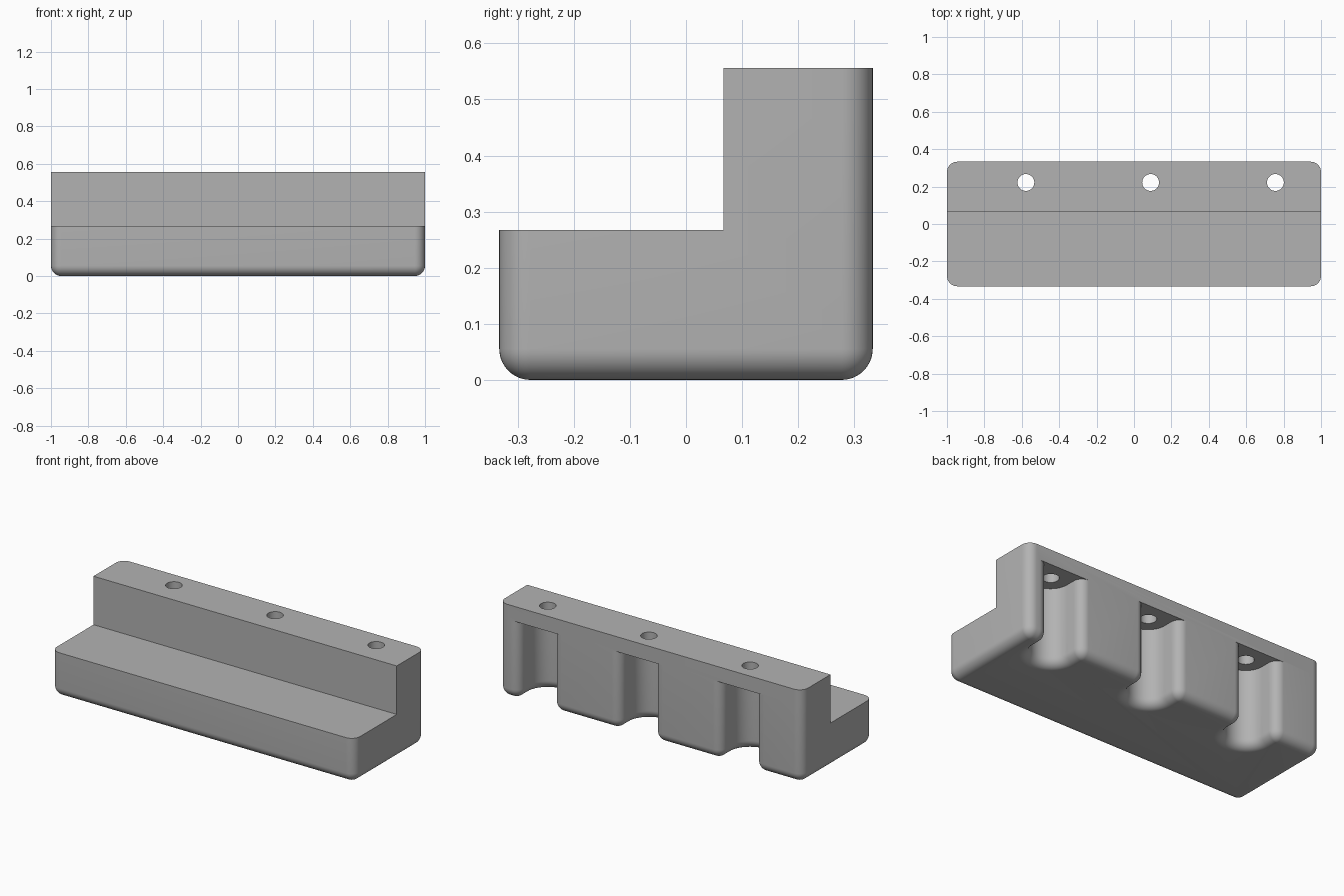
import bpy, bmesh
from math import sin, cos, pi, radians

cube = bpy.data.objects.get("Cube")
if cube:
    bpy.data.objects.remove(cube, do_unlink=True)

# Overall sizes
X, Y, H = 1.0, 0.333, 0.556
STEP_Y, STEP_Z = 0.067, 0.267
R = 0.0555                 # rounding of outer edges
SLOT_R, SLOT_Y, CEILING = 0.111, 0.222, 0.467
HOLE_R = 0.045
HOLES = [0.756, 0.089, -0.578]
SEG = 10

mat = bpy.data.materials.new("plain grey")
mat.use_nodes = True
colour = (0.448, 0.448, 0.448, 1)
mat.diffuse_color = colour
mat.node_tree.nodes["Principled BSDF"].inputs["Base Color"].default_value = colour


def arc(cx, cy, r, a0, a1, n=SEG):
    angles = [radians(a0 + (a1 - a0) * i / n) for i in range(n + 1)]
    return [(cx + r * cos(a), cy + r * sin(a)) for a in angles]


def outline(d):
    """Plan outline moved inward by d, with three slots open to the back."""
    r, x, y = R - d, X - R, Y - R
    pts = arc(-x, -y, r, 180, 270) + arc(x, -y, r, 270, 360) + arc(x, y, r, 0, 90)
    for cx in HOLES:
        pts += arc(cx + SLOT_R + R, y, r, 90, 180)
        pts += arc(cx, SLOT_Y, SLOT_R + d, 0, -180, 3 * SEG)
        pts += arc(cx - SLOT_R - R, y, r, 0, 90)
    return pts + arc(-x, y, r, 90, 180)


def finish(bm, name):
    bmesh.ops.remove_doubles(bm, verts=bm.verts, dist=1e-5)
    bmesh.ops.recalc_face_normals(bm, faces=bm.faces)
    mesh = bpy.data.meshes.new(name)
    bm.to_mesh(mesh)
    bm.free()
    mesh.materials.append(mat)
    ob = bpy.data.objects.new(name, mesh)
    bpy.context.collection.objects.link(ob)
    return ob


# Rounded lower body, lofted from the bottom to the slot ceilings
bm = bmesh.new()
levels = [(R * (1 - sin(t)), R * (1 - cos(t)))
          for t in [pi / 2 * (1 - i / SEG) for i in range(SEG + 1)]]
levels = [(R - h, R - d) for h, d in [(R * cos(t), R * sin(t))
          for t in [pi / 2 * i / SEG for i in range(SEG + 1)]]]
rings = []
for z, d in [(z, R - s) for z, s in [(z, R - d) for z, d in levels]] + [(CEILING, 0)]:
    rings.append([bm.verts.new((x, y, z)) for x, y in outline(d)])
n = len(rings[0])
for low, high in zip(rings, rings[1:]):
    for i in range(n):
        j = (i + 1) % n
        bm.faces.new((low[i], low[j], high[j], high[i]))
bm.faces.new(rings[0][::-1])

# Slot ceilings
top = rings[-1]
corner, slot = SEG + 1, 2 * (SEG + 1) + 3 * SEG + 1
mouths = []
for k in range(3):
    part = top[3 * corner + k * slot:3 * corner + (k + 1) * slot]
    bm.faces.new(part)
    mouths += [part[0], part[-1]]

# Solid wall above the slots and the flat top
rim = top[:3 * corner] + top[-corner:]
cap = [bm.verts.new((v.co.x, v.co.y, H)) for v in rim]
for i in range(len(rim)):
    j = (i + 1) % len(rim)
    between = mouths if i == 3 * corner - 1 else []
    bm.faces.new([rim[i]] + between + [rim[j], cap[j], cap[i]])
bm.faces.new(cap)
body = finish(bm, "stepped_block")

# Cutter for the front step
cutters = []
bm = bmesh.new()
bmesh.ops.create_cube(bm, size=1)
for v in bm.verts:
    v.co.x *= 3
    v.co.y = STEP_Y if v.co.y > 0 else -1
    v.co.z = STEP_Z if v.co.z < 0 else 1
cutters.append(finish(bm, "step_cutter"))

# Cutters for the screw holes
for cx in HOLES:
    bm = bmesh.new()
    bmesh.ops.create_cone(bm, cap_ends=True, segments=40, radius1=HOLE_R,
                          radius2=HOLE_R, depth=0.3)
    bmesh.ops.translate(bm, verts=bm.verts, vec=(cx, SLOT_Y, H))
    cutters.append(finish(bm, "hole_cutter"))

bpy.ops.object.select_all(action='DESELECT')
body.select_set(True)
bpy.context.view_layer.objects.active = body
for cutter in cutters:
    mod = body.modifiers.new("cut", 'BOOLEAN')
    mod.operation, mod.solver, mod.object = 'DIFFERENCE', 'EXACT', cutter
    bpy.ops.object.modifier_apply(modifier=mod.name)
    bpy.data.objects.remove(cutter, do_unlink=True)
bpy.ops.object.shade_smooth_by_angle(angle=radians(30))
